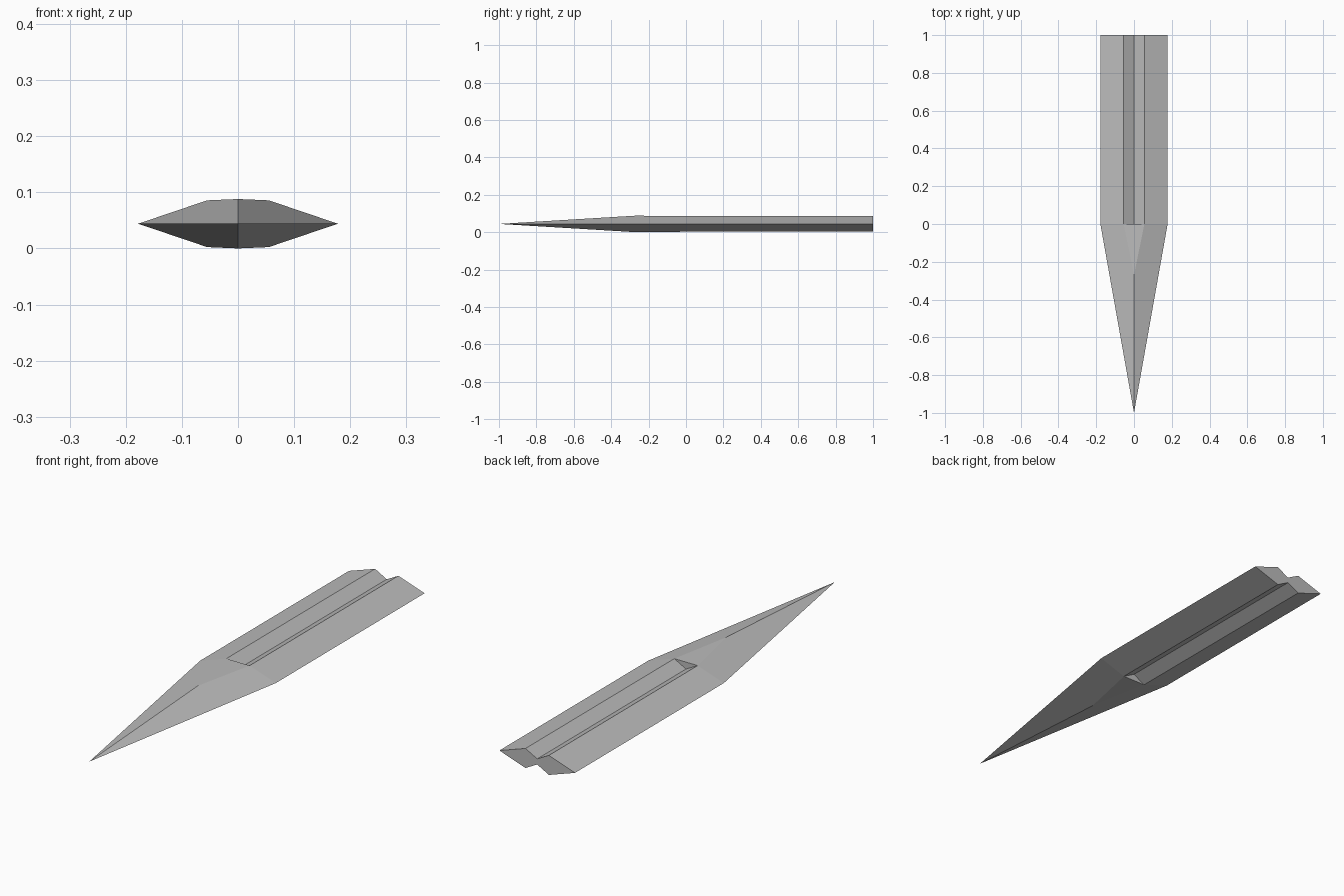
import bpy
import bmesh
from mathutils import Vector

if "Cube" in bpy.data.objects:
    bpy.data.objects.remove(bpy.data.objects["Cube"])

HALF_W = 0.178      # centre to cutting edge
HALF_T = 0.044      # centre to highest ridge point
GROOVE_W = 0.055    # half width of the groove
GROOVE_Z = 0.012    # groove floor above the mid plane
RIDGE_Y = -0.27     # where the point's ridge meets the flat
SHOULDER_Z = HALF_T * (1 - GROOVE_W / HALF_W) / (1 + RIDGE_Y)  # keeps the point facets planar

steel = bpy.data.materials.new("grey steel")
steel.diffuse_color = (0.5, 0.5, 0.5, 1)
steel.use_nodes = True
steel.node_tree.nodes["Principled BSDF"].inputs["Base Color"].default_value = steel.diffuse_color

# One quarter of the blade (right, upper), mirrored across x and z
bm = bmesh.new()


def section(y):
    pts = [(HALF_W, 0), (GROOVE_W, SHOULDER_Z), (0, GROOVE_Z), (0, 0)]
    return [bm.verts.new((x, y, z)) for x, z in pts]


edge0, shoulder0, groove0, _ = front = section(0)
edge1, shoulder1, groove1, core1 = section(1)
bm.verts.remove(front[3])
tip = bm.verts.new((0, -1, 0))
ridge = bm.verts.new((0, RIDGE_Y, HALF_T))
mid = bm.verts.new((0, 0, SHOULDER_Z))

bm.faces.new((edge0, edge1, shoulder1, shoulder0))      # bevel
bm.faces.new((shoulder0, shoulder1, groove1, groove0))  # groove wall
bm.faces.new((edge1, core1, groove1, shoulder1))        # butt end
bm.faces.new((tip, edge0, shoulder0, ridge))            # point facet
bm.faces.new((ridge, shoulder0, mid))                   # flat in front of the groove
bm.faces.new((shoulder0, groove0, mid))                 # groove end wall

mesh = bpy.data.meshes.new("blade")
bm.to_mesh(mesh)
bm.free()
mesh.materials.append(steel)
blade = bpy.data.objects.new("blade", mesh)
blade.location = Vector((0, 0, HALF_T))
bpy.context.collection.objects.link(blade)

mirror = blade.modifiers.new("mirror", 'MIRROR')
mirror.use_axis = (True, False, True)
mirror.merge_threshold = 0.0001
